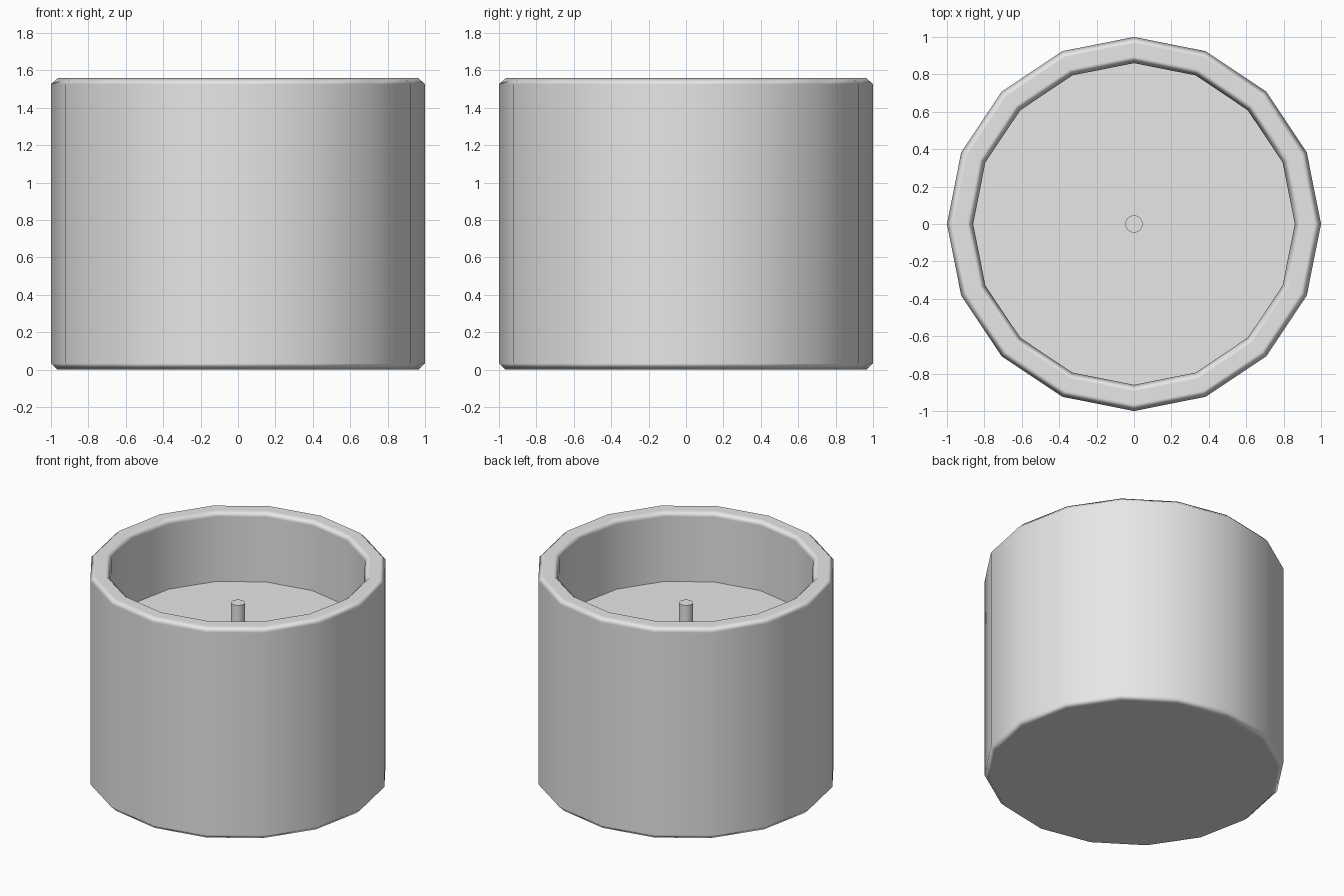
import bpy
import bmesh
import math
from mathutils import Matrix, Vector

SIDES = 16
HEIGHT = 1.56
FLOOR = 0.14
WALL = 0.14
WAX_TOP = 1.05
WICK_TOP = 1.29

cube = bpy.data.objects.get("Cube")
if cube:
    bpy.data.objects.remove(cube, do_unlink=True)

# One plain grey for every part
grey = bpy.data.materials.new("light_grey")
grey.use_nodes = True
colour = (0.8, 0.8, 0.8, 1)
grey.diffuse_color = colour
grey.node_tree.nodes["Principled BSDF"].inputs["Base Color"].default_value = colour


def cylinder(bm, radius, bottom, top):
    bmesh.ops.create_cone(
        bm, cap_ends=True, segments=SIDES, radius1=radius, radius2=radius,
        depth=top - bottom,
        matrix=Matrix.Translation((0, 0, (bottom + top) / 2)))


def finish(name, bm):
    mesh = bpy.data.meshes.new(name)
    bm.to_mesh(mesh)
    bm.free()
    mesh.materials.append(grey)
    obj = bpy.data.objects.new(name, mesh)
    bpy.context.collection.objects.link(obj)
    return obj


def smooth(obj, degrees):
    bpy.ops.object.select_all(action="DESELECT")
    obj.select_set(True)
    bpy.context.view_layer.objects.active = obj
    bpy.ops.object.shade_smooth_by_angle(angle=math.radians(degrees))


# Jar: solid cylinder hollowed from the top, with chamfered rims
bm = bmesh.new()
cylinder(bm, 1, 0, HEIGHT)
top = max(bm.faces, key=lambda f: f.calc_center_median().z)
bmesh.ops.inset_region(bm, faces=[top], thickness=WALL * math.cos(math.pi / SIDES),
                       use_even_offset=True)
well = bmesh.ops.extrude_discrete_faces(bm, faces=[top])["faces"][0]
bmesh.ops.translate(bm, verts=well.verts, vec=Vector((0, 0, FLOOR - HEIGHT)))
for face in bm.faces:
    face.smooth = True
jar = finish("jar", bm)
bevel = jar.modifiers.new("rim_chamfer", "BEVEL")
bevel.width = 0.035
bevel.segments = 1
bevel.limit_method = "ANGLE"
bevel.angle_limit = math.radians(60)
bevel.harden_normals = True

# Wax fill, just meeting the inside of the wall
bm = bmesh.new()
cylinder(bm, 1 - WALL + 0.005, FLOOR - 0.02, WAX_TOP)
smooth(finish("wax", bm), 30)

# Wick
bm = bmesh.new()
cylinder(bm, 0.047, FLOOR, WICK_TOP)
smooth(finish("wick", bm), 30)
